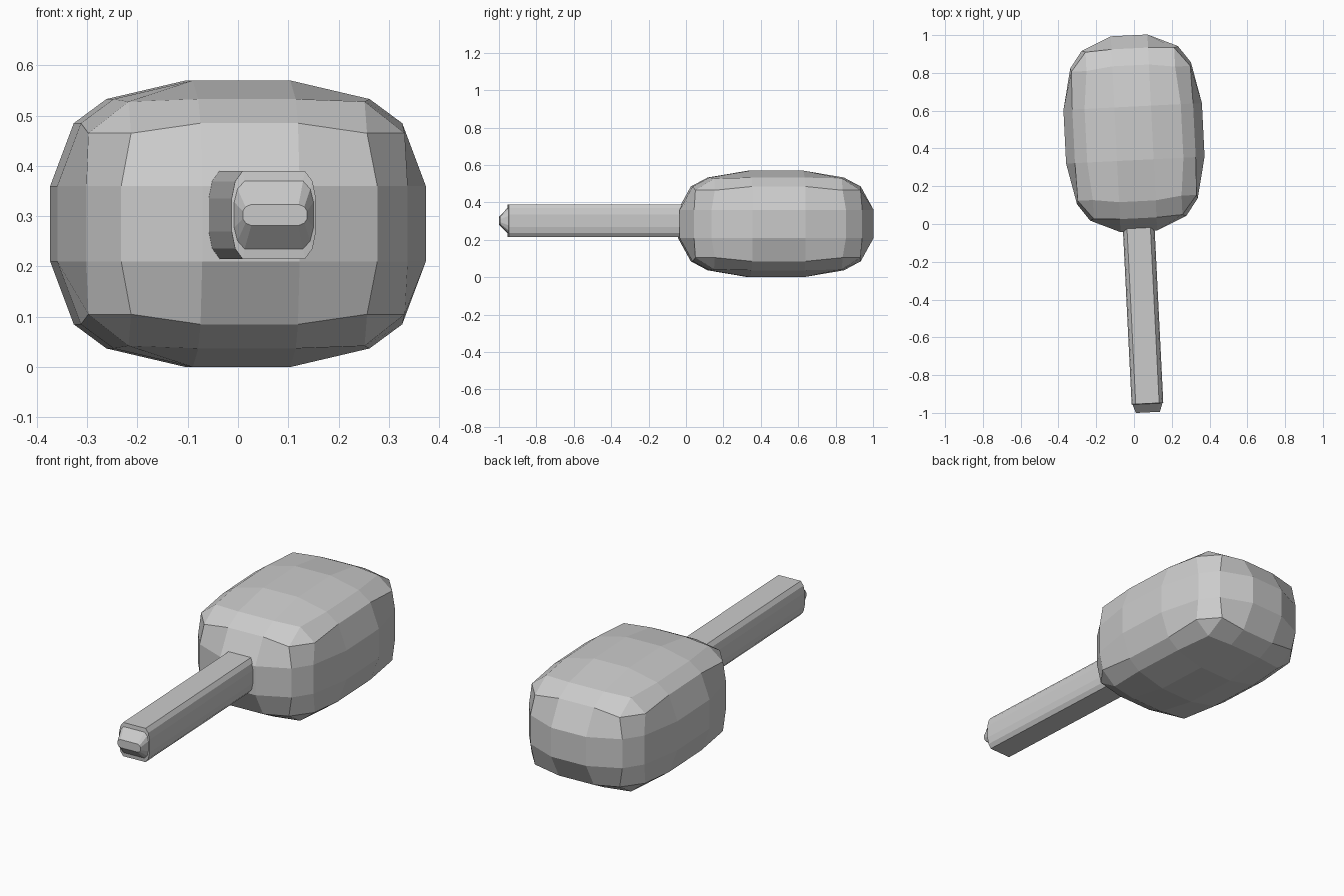
import bpy, bmesh, math
from itertools import product
from mathutils import Matrix

if "Cube" in bpy.data.objects:
    bpy.data.objects.remove(bpy.data.objects["Cube"])

TILT = math.radians(2.85)          # whole mallet is turned slightly about z


def finish(bm, name, origin):
    bmesh.ops.recalc_face_normals(bm, faces=bm.faces)
    mesh = bpy.data.meshes.new(name)
    bm.to_mesh(mesh)
    bm.free()
    mesh.transform(Matrix.Translation(origin) @ Matrix.Rotation(TILT, 4, 'Z'))
    obj = bpy.data.objects.new(name, mesh)
    bpy.context.collection.objects.link(obj)
    return obj


# Mallet head: bulging block of six 3x3 patches, bevel strips and corner triangles
# per axis: inner loop, outer loop (mid / at corner), patch height (centre / edge / corner)
SIZES = (
    (0.097, 0.255, 0.235, 0.367, 0.320, 0.315),
    (0.142, 0.360, 0.342, 0.519, 0.450, 0.442),
    (0.075, 0.200, 0.180, 0.285, 0.248, 0.243),
)


def head_point(p):
    outer = sum(abs(c) == 3 for c in p)
    co = []
    for c, s in zip(p, SIZES):
        if abs(c) == 1:
            d = s[0]
        elif abs(c) == 3:
            d = s[outer]
        else:
            d = s[3 + outer]
        co.append(math.copysign(d, c))
    return co


def build_head():
    bm = bmesh.new()
    verts = {}

    def key(a, va, b, vb, c, vc):
        p = [0, 0, 0]
        p[a], p[b], p[c] = va, vb, vc
        p = tuple(p)
        if p not in verts:
            verts[p] = bm.verts.new(head_point(p))
        return verts[p]

    steps = (-3, -1, 1)
    for a in range(3):
        b, c = (a + 1) % 3, (a + 2) % 3
        # patches
        for s, u, v in product((-5, 5), steps, steps):
            bm.faces.new([key(a, s, b, u + i, c, v + j)
                          for i, j in ((0, 0), (2, 0), (2, 2), (0, 2))])
        # bevel strips between neighbouring patches
        for s, t, v in product((-1, 1), (-1, 1), steps):
            bm.faces.new([key(a, 5 * s, b, 3 * t, c, v), key(a, 3 * s, b, 5 * t, c, v),
                          key(a, 3 * s, b, 5 * t, c, v + 2), key(a, 5 * s, b, 3 * t, c, v + 2)])
    # corner triangles
    for s in product((-1, 1), repeat=3):
        bm.faces.new([key(0, s[0] * (5 if k == 0 else 3), 1, s[1] * (5 if k == 1 else 3),
                          2, s[2] * (5 if k == 2 else 3)) for k in range(3)])
    return finish(bm, "mallet_head", (0, 0.48, 0.285))


# Handle: twelve-sided bar lofted along -y with a stepped, tapered end
def build_handle():
    quarter = [(0.084, 0.033), (0.077, 0.067), (0.062, 0.0875)]
    half = quarter + [(-x, z) for x, z in reversed(quarter)]
    outline = half + [(-x, -z) for x, z in half]
    # y position, width scale, height scale
    stations = [(-0.47, 1, 1), (-1.432, 1, 1), (-1.434, 0.94, 0.77), (-1.479, 0.76, 0.24)]
    bm = bmesh.new()
    rings = [[bm.verts.new((x * sx, y, z * sz)) for x, z in outline]
             for y, sx, sz in stations]
    n = len(outline)
    for r0, r1 in zip(rings, rings[1:]):
        for i in range(n):
            j = (i + 1) % n
            bm.faces.new((r0[i], r0[j], r1[j], r1[i]))
    bm.faces.new(rings[0])
    bm.faces.new(rings[-1])
    return finish(bm, "handle", (0, 0.48, 0.3025))


build_head()
build_handle()
